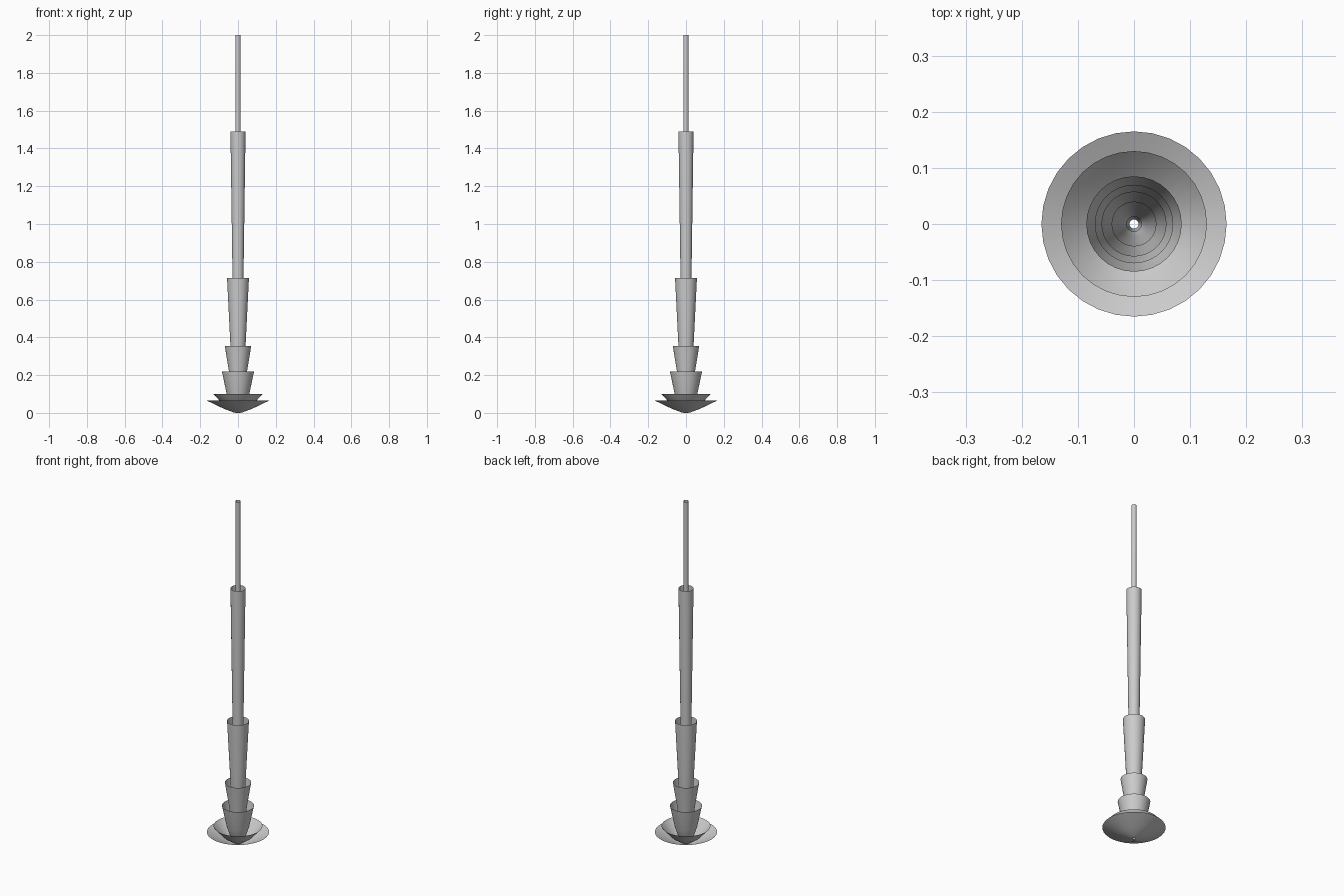
import bpy, bmesh, math

if "Cube" in bpy.data.objects:
    bpy.data.objects.remove(bpy.data.objects["Cube"])

SIDES = 32


def lathe(name, profile):
    """Spin an open (radius, height) profile into a thin open shell."""
    bm = bmesh.new()
    rings = [[bm.verts.new((r * math.cos(2 * math.pi * i / SIDES),
                            r * math.sin(2 * math.pi * i / SIDES), z))
              for i in range(SIDES)] for r, z in profile]
    for low, high in zip(rings, rings[1:]):
        for i in range(SIDES):
            j = (i + 1) % SIDES
            bm.faces.new((low[i], low[j], high[j], high[i]))
    mesh = bpy.data.meshes.new(name)
    bm.to_mesh(mesh)
    bm.free()
    obj = bpy.data.objects.new(name, mesh)
    bpy.context.collection.objects.link(obj)
    bpy.context.view_layer.objects.active = obj
    obj.select_set(True)
    bpy.ops.object.shade_smooth_by_angle(angle=math.radians(35))
    obj.select_set(False)


# Nested flared shells, all growing from a small open ring at the bottom
shells = {
    "base_dish": [(0.008, 0), (0.025, 0.003), (0.075, 0.022), (0.165, 0.065)],
    "second_dish": [(0.008, 0), (0.025, 0.006), (0.075, 0.04), (0.13, 0.1)],
    "lower_cup": [(0.008, 0), (0.022, 0.01), (0.042, 0.045), (0.06, 0.1), (0.085, 0.22)],
    "middle_cup": [(0.008, 0), (0.02, 0.02), (0.033, 0.1), (0.048, 0.22), (0.07, 0.355)],
    "upper_cup": [(0.008, 0), (0.018, 0.03), (0.028, 0.15), (0.04, 0.355), (0.058, 0.715)],
    "tall_sleeve": [(0.008, 0), (0.016, 0.05), (0.022, 0.3), (0.029, 0.715), (0.04, 1.49)],
    "centre_tube": [(0.008, 0), (0.01, 0.3), (0.013, 1.49), (0.014, 2.0)],
}
for name, profile in shells.items():
    lathe(name, profile)
